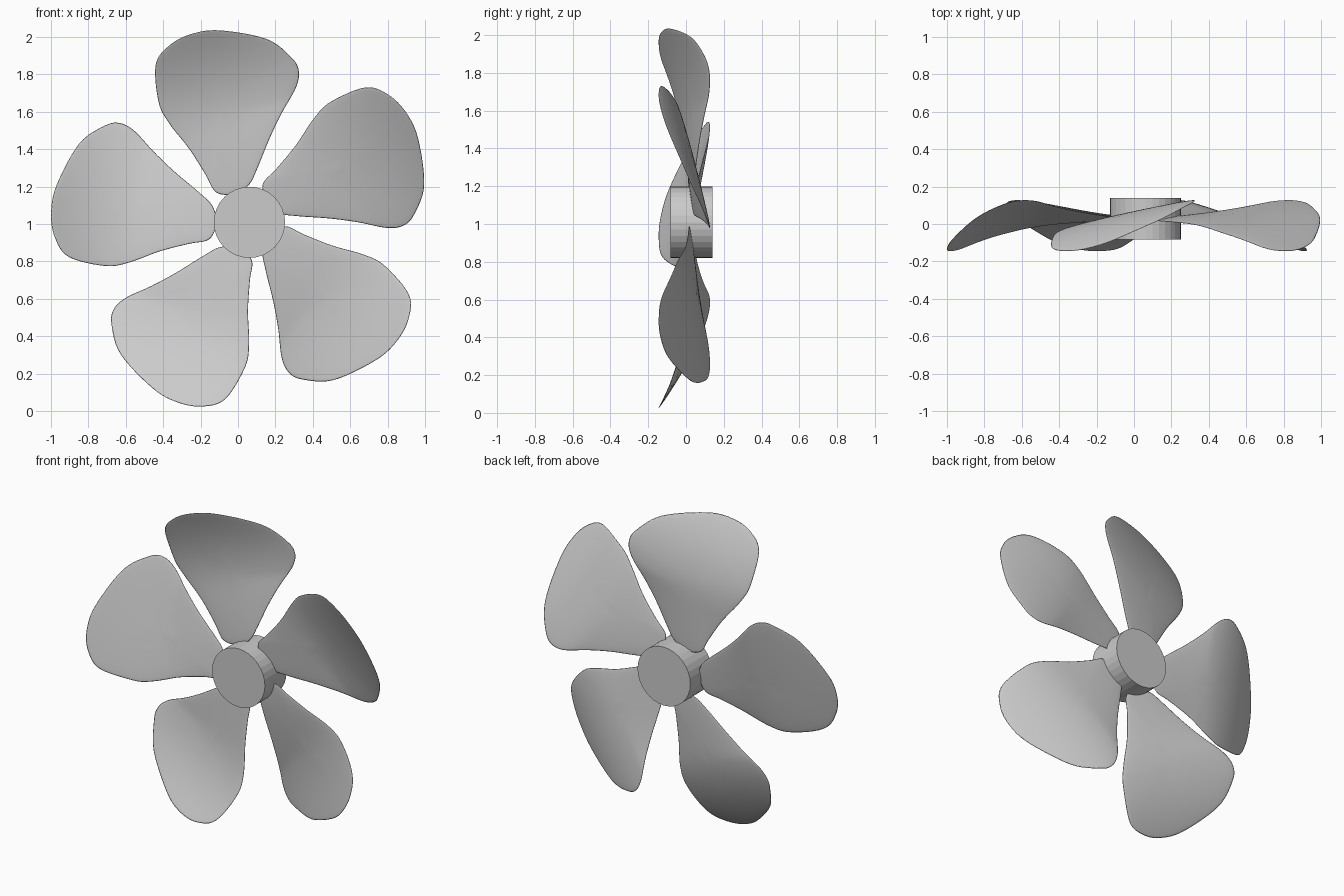
import bpy, bmesh, math
from mathutils import Vector
from mathutils.geometry import interpolate_bezier

if "Cube" in bpy.data.objects:
    bpy.data.objects.remove(bpy.data.objects["Cube"])

# Blade outline: (distance from axis, sideways offset towards the trailing edge)
OUTLINE = [(1.035, .04), (1.005, .19), (.885, .41), (.75, .505), (.67, .52),
           (.59, .478), (.485, .365), (.375, .26), (.245, .15), (.175, .08),
           (.152, -.01), (.19, -.10), (.30, -.125), (.455, -.165), (.62, -.225),
           (.745, -.243), (.94, -.195), (1.015, -.09)]
CENTRE = Vector((.62, .08))
HALF_THICKNESS = .011
BLADE_AXIS = (.037, 0, 1.019)


def smooth_loop(points, steps=6):
    """Closed smooth curve through the points."""
    pts = [Vector(p) for p in points]
    n, out = len(pts), []
    for i in range(n):
        a, b, c, d = (pts[(i + k) % n] for k in (-1, 0, 1, 2))
        out += interpolate_bezier(b, b + (c - a) / 6, c - (d - b) / 6, c, steps + 1)[:-1]
    return [v.to_2d() for v in out]


def camber(r, t):
    """Depth of the twisted blade: tip sweeps forward, trailing side goes back."""
    bend = .165 * (max(r - .5, 0) / .53) ** 2
    pitch = .12 + .09 * min(max((r - .15) / .4, 0), 1)
    return .03 - bend + pitch * t


def blade_mesh():
    bm = bmesh.new()
    loop = smooth_loop(OUTLINE)
    n = len(loop)

    def vert(p, offset):
        return bm.verts.new((-p.x, camber(p.x, p.y) + offset, p.y))

    rim = [vert(p, 0) for p in loop]
    for side in (-1, 1):
        outer = rim
        for s in (.99, .965, .92, .82, .68, .52, .35, .18):
            h = side * HALF_THICKNESS * math.sqrt(1 - s * s)
            inner = [vert(CENTRE.lerp(p, s), h) for p in loop]
            for i in range(n):
                j = (i + 1) % n
                bm.faces.new((outer[i], outer[j], inner[j], inner[i]))
            outer = inner
        pole = vert(CENTRE, side * HALF_THICKNESS)
        for i in range(n):
            bm.faces.new((outer[i], outer[(i + 1) % n], pole))
    bmesh.ops.recalc_face_normals(bm, faces=bm.faces)
    for f in bm.faces:
        f.smooth = True
    mesh = bpy.data.meshes.new("blade")
    bm.to_mesh(mesh)
    bm.free()
    return mesh


# Five identical blades around the axis
mesh = blade_mesh()
for k in range(5):
    blade = bpy.data.objects.new(f"blade_{k + 1}", mesh)
    blade.location = BLADE_AXIS
    blade.rotation_euler.y = math.radians(72 * k)
    bpy.context.collection.objects.link(blade)

# Faceted cylindrical hub
bpy.ops.mesh.primitive_cylinder_add(vertices=32, radius=.19, depth=.222,
                                    location=(.061, .029, 1.009),
                                    rotation=(math.pi / 2, 0, 0))
bpy.context.object.name = "hub"
